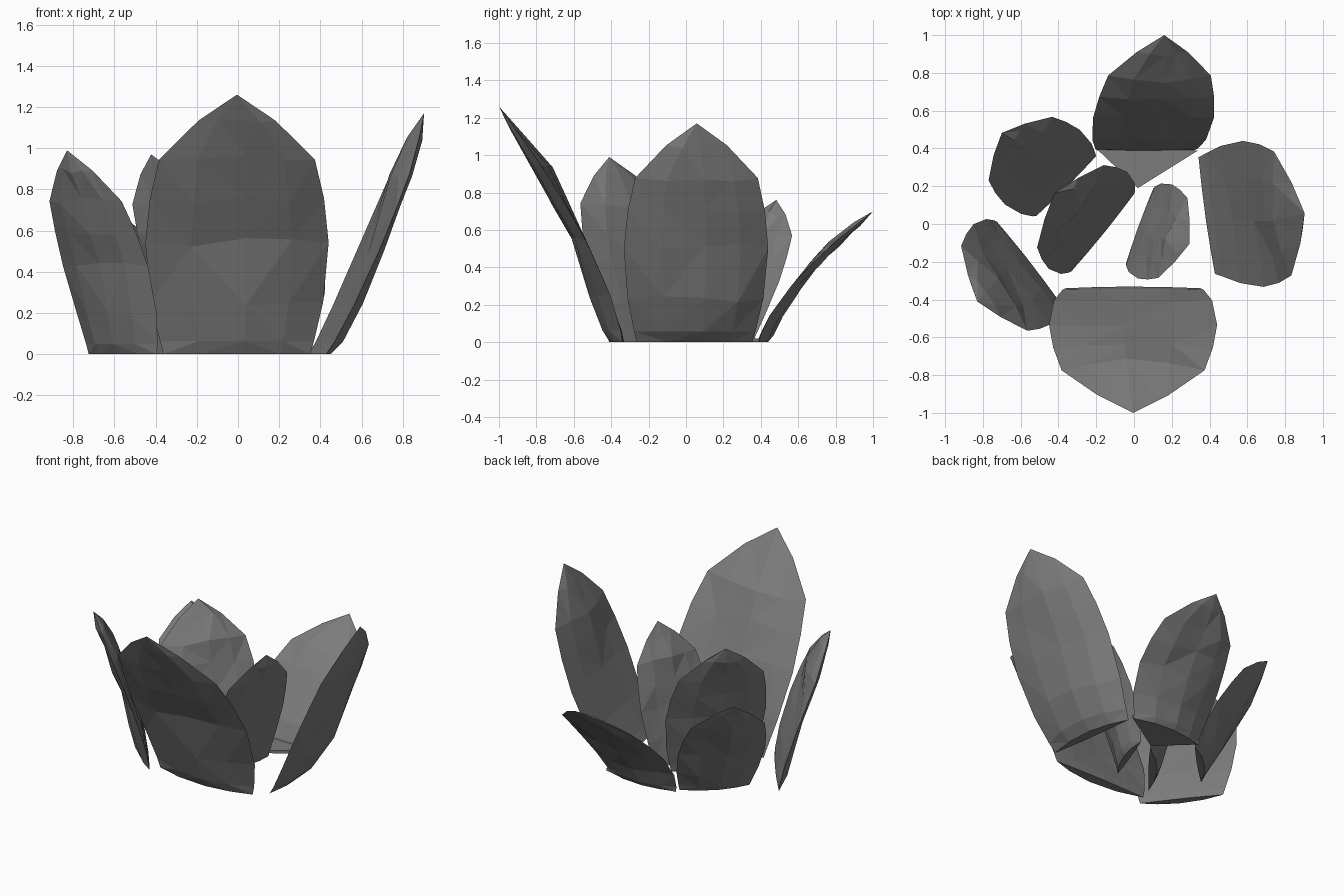
import bpy, bmesh, math, random
from mathutils import Vector

random.seed(4)
cube = bpy.data.objects.get("Cube")
if cube:
    bpy.data.objects.remove(cube)

# one stone grey for everything
grey = bpy.data.materials.new("dark_grey")
grey.use_nodes = True
COLOR = (0.2, 0.2, 0.2, 1)
grey.diffuse_color = COLOR
grey.node_tree.nodes["Principled BSDF"].inputs["Base Color"].default_value = COLOR

# petal profile: height share, width share, outer belly, inner hollow
PROFILE = [
    (0.0, 0.80, 0.15, -0.02),
    (0.05, 0.84, 0.22, -0.01),
    (0.20, 0.94, 0.25, 0.01),
    (0.43, 1.0, 0.19, 0.01),
    (0.60, 0.95, 0.17, -0.05),
    (0.75, 0.85, 0.14, -0.13),
    (0.90, 0.42, 0.08, -0.07),
]


def finish(bm, name):
    bmesh.ops.recalc_face_normals(bm, faces=bm.faces)
    mesh = bpy.data.meshes.new(name)
    bm.to_mesh(mesh)
    bm.free()
    mesh.materials.append(grey)
    obj = bpy.data.objects.new(name, mesh)
    bpy.context.collection.objects.link(obj)
    return obj


def petal(name, base, heading, half, reach, height, bow=1.4, skew=0.0):
    """Closed, cupped petal leaning outward along its heading."""
    a = math.radians(heading)
    out = Vector((math.cos(a), math.sin(a), 0))
    across = Vector((-math.sin(a), math.cos(a), 0))
    origin = Vector((*base, 0))
    bm = bmesh.new()
    rings = []
    for t, width, belly, hollow in PROFILE:
        ring = []
        lean = reach * t ** bow
        # around the section: outer side one way, inner side back
        for side, depth in ((-1, 0), (-.5, belly * .75), (.1, belly), (.6, belly * .65),
                            (1, 0), (.5, hollow * .7), (-.1, hollow), (-.6, hollow * .6)):
            p = origin + out * (lean + depth * half)
            p += across * (side * width * half + skew * t)
            p.z = t * height
            if abs(side) < 1 and t > .1:
                p += out * random.uniform(-.007, .007)
                p.z += random.uniform(-.02, .02) * height
            ring.append(bm.verts.new(p))
        rings.append(ring)
    tip = bm.verts.new(origin + out * reach + across * skew + Vector((0, 0, height)))
    n = len(rings[0])
    bm.faces.new(rings[0])
    for low, high in zip(rings, rings[1:]):
        for i in range(n):
            j = (i + 1) % n
            bm.faces.new((low[i], low[j], high[j], high[i]))
    for i in range(n):
        bm.faces.new((rings[-1][i], rings[-1][(i + 1) % n], tip))
    bmesh.ops.triangulate(bm, faces=bm.faces)
    return finish(bm, name)


# outer ring of petals
petal("front_petal", (-.005, -.34), -90, .445, .66, 1.26, bow=1.45)
petal("left_petal", (.385, .045), 8, .39, .515, 1.17, bow=.88, skew=-.06)
petal("back_petal", (.06, .39), 90, .32, .61, .70, bow=1.5, skew=-.10)
petal("right_back_petal", (-.36, .20), 135, .28, .44, .76, bow=1.2, skew=.04)
petal("right_front_petal", (-.56, -.20), 218, .335, .342, .99)

# inner pair
petal("inner_right_petal", (-.165, -.045), 141, .33, .33, .97)
petal("inner_left_petal", (.03, -.01), -20, .265, .28, .87)

# flat foot reaching inward under the back petal
bm = bmesh.new()
foot = [bm.verts.new(p) for p in ((.34, .39, 0), (-.2, .4, 0), (.02, .19, 0))]
top = bmesh.ops.extrude_face_region(bm, geom=[bm.faces.new(foot)])["geom"]
bmesh.ops.translate(bm, vec=(0, 0, .02),
                    verts=[v for v in top if isinstance(v, bmesh.types.BMVert)])
finish(bm, "back_petal_foot")
